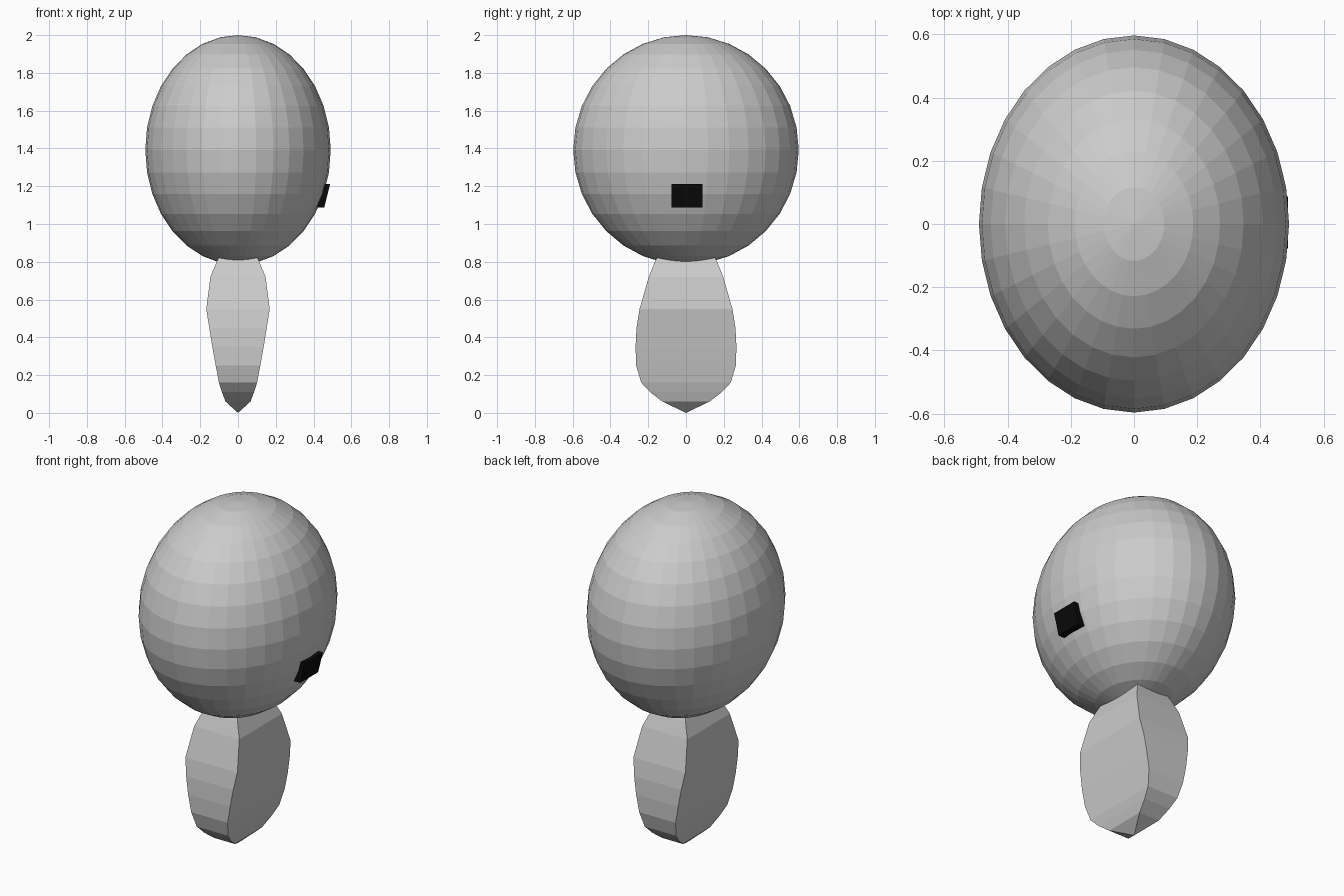
import bpy, bmesh

if "Cube" in bpy.data.objects:
    bpy.data.objects.remove(bpy.data.objects["Cube"])


def make_object(name, bm):
    bmesh.ops.recalc_face_normals(bm, faces=bm.faces)
    mesh = bpy.data.meshes.new(name)
    bm.to_mesh(mesh)
    bm.free()
    obj = bpy.data.objects.new(name, mesh)
    bpy.context.collection.objects.link(obj)
    return obj


# head: flat-faced ellipsoid
bpy.ops.mesh.primitive_uv_sphere_add(segments=32, ring_count=16, radius=1, location=(0, 0, 1.392))
head = bpy.context.object
head.name = "head"
head.scale = (0.491, 0.597, 0.608)

# body: rectangular sections (z, half width, half depth) tapering to a point
sections = [(0.06, 0.066, 0.125), (0.11, 0.085, 0.19), (0.16, 0.101, 0.237),
            (0.25, 0.118, 0.264), (0.35, 0.136, 0.267), (0.45, 0.152, 0.262),
            (0.55, 0.168, 0.246), (0.72, 0.146, 0.197), (0.80, 0.113, 0.165),
            (0.84, 0.095, 0.145)]
bm = bmesh.new()
rings = [[bm.verts.new((sx * a, sy * b, z)) for sx, sy in ((-1, -1), (1, -1), (1, 1), (-1, 1))]
         for z, a, b in sections]
tip = bm.verts.new((0, 0, 0))
for i in range(4):
    j = (i + 1) % 4
    bm.faces.new((tip, rings[0][j], rings[0][i]))
    for low, high in zip(rings, rings[1:]):
        bm.faces.new((low[i], low[j], high[j], high[i]))
bm.faces.new(rings[-1])
make_object("body", bm)

# side patch: small black slab leaning along the head surface
bm = bmesh.new()
bmesh.ops.create_cube(bm, size=1)
for v in bm.verts:
    v.co.x = v.co.x * 0.05 + v.co.z * 0.031 + 0.4475
    v.co.y = v.co.y * 0.165 + 0.005
    v.co.z = v.co.z * 0.124 + 1.15
patch = make_object("side_patch", bm)
black = bpy.data.materials.new("black")
black.diffuse_color = (0.003, 0.003, 0.003, 1)
black.use_nodes = True
black.node_tree.nodes["Principled BSDF"].inputs["Base Color"].default_value = black.diffuse_color
patch.data.materials.append(black)
